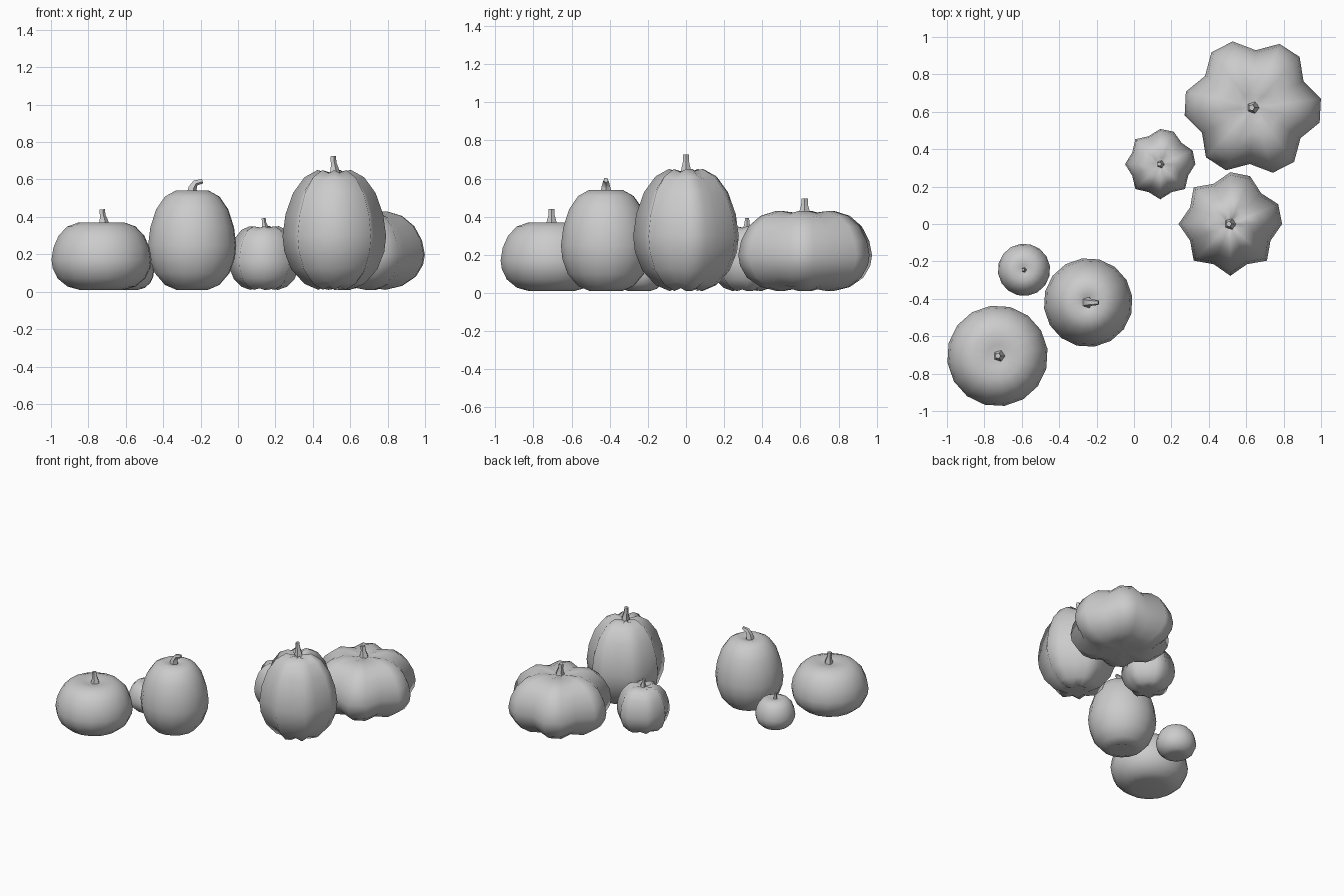
import bpy, bmesh, math
from mathutils import Vector

if "Cube" in bpy.data.objects:
    bpy.data.objects.remove(bpy.data.objects["Cube"])

grey = bpy.data.materials.new("plain grey")
grey.diffuse_color = (0.6, 0.6, 0.6, 1)
grey.use_nodes = True
grey.node_tree.nodes["Principled BSDF"].inputs["Base Color"].default_value = grey.diffuse_color

# Half outline of a gourd, as (radius, height) fractions
PROFILE = [(0.36, 0.0), (0.62, 0.05), (0.85, 0.17), (0.97, 0.32), (1.0, 0.45),
           (0.95, 0.63), (0.82, 0.81), (0.62, 0.94), (0.38, 1.0), (0.15, 0.98)]


def finish(name, bm):
    bmesh.ops.recalc_face_normals(bm, faces=bm.faces)
    me = bpy.data.meshes.new(name)
    bm.to_mesh(me)
    bm.free()
    me.materials.append(grey)
    me.shade_smooth()
    ob = bpy.data.objects.new(name, me)
    bpy.context.collection.objects.link(ob)
    return ob


def skin(bm, rings, start, end):
    """Bridge rings of points and close both ends with a fan."""
    rows = [[bm.verts.new(p) for p in ring] for ring in rings]
    n = len(rows[0])
    for a, b in zip(rows, rows[1:]):
        for i in range(n):
            j = (i + 1) % n
            bm.faces.new((a[i], a[j], b[j], b[i]))
    for row, tip in ((rows[0], start), (rows[-1], end)):
        c = bm.verts.new(tip)
        for i in range(n):
            bm.faces.new((row[i], row[(i + 1) % n], c))


def body(name, x, y, r, z0, z1, power, sides=16, turn=0.0, valleys=(), depth=1.0):
    h = z1 - z0
    rings = []
    for pr, pz in PROFILE:
        ring = []
        for i in range(sides):
            a = math.radians(turn) + math.tau * i / sides
            rad, zz = r * pr ** power, pz
            if i in valleys:  # pull the grooves inward
                rad *= depth
                zz = 0.5 + (pz - 0.5) * 0.95
            ring.append((x + rad * math.cos(a), y + rad * math.sin(a), z0 + h * zz))
        rings.append(ring)
    bm = bmesh.new()
    skin(bm, rings, (x, y, z0 + h * 0.06), (x, y, z0 + h * 0.95))
    finish(name, bm)


def stem(name, path, radii):
    """Five-sided stem along a path lying in the xz plane."""
    pts = [Vector(p) for p in path]
    rings = []
    for k, (p, r) in enumerate(zip(pts, radii)):
        d = (pts[min(k + 1, len(pts) - 1)] - pts[max(k - 1, 0)]).normalized()
        v = Vector((0, 1, 0))
        u = v.cross(d)
        rings.append([p + r * (math.cos(math.tau * i / 5) * u + math.sin(math.tau * i / 5) * v)
                      for i in range(5)])
    bm = bmesh.new()
    skin(bm, rings, pts[0], pts[-1])
    ob = finish(name, bm)
    ob.data.set_sharp_from_angle(angle=math.radians(50))


def straight_stem(name, x, y, z, top, s=1.0):
    h = top - z
    stem(name, [(x, y, z - 0.03), (x, y, z + 0.2 * h), (x - 0.005 * s, y, z + 0.55 * h),
                (x - 0.008 * s, y, top)], [0.036 * s, 0.024 * s, 0.017 * s, 0.016 * s])


# Smooth gourds
body("wide_pumpkin", -0.73, -0.705, 0.27, 0.01, 0.37, 0.8, turn=8)
straight_stem("wide_pumpkin_stem", -0.72, -0.705, 0.37, 0.44)
body("oval_pumpkin", -0.245, -0.42, 0.238, 0.01, 0.54, 1.0, turn=8)
stem("oval_pumpkin_stem", [(-0.25, -0.42, 0.51), (-0.245, -0.42, 0.555),
                           (-0.228, -0.42, 0.583), (-0.19, -0.42, 0.592)],
     [0.034, 0.025, 0.018, 0.013])
body("tiny_pumpkin", -0.588, -0.245, 0.14, 0.01, 0.23, 0.9, turn=8)
straight_stem("tiny_pumpkin_stem", -0.588, -0.245, 0.23, 0.265, 0.5)

# Ribbed gourds with seven lobes
RIBS = (2, 5, 7, 9, 11, 13, 15)
body("small_ribbed_pumpkin", 0.14, 0.32, 0.188, 0.01, 0.35, 0.9, valleys=RIBS, depth=0.86)
straight_stem("small_ribbed_stem", 0.142, 0.32, 0.34, 0.393, 0.75)
body("tall_ribbed_pumpkin", 0.515, 0.0, 0.277, 0.01, 0.65, 1.15, valleys=RIBS, depth=0.84)
straight_stem("tall_ribbed_stem", 0.515, 0.0, 0.64, 0.725)

# Broad gourd with six lobes
body("broad_ribbed_pumpkin", 0.635, 0.625, 0.367, 0.01, 0.43, 0.85, sides=18, turn=27,
     valleys=range(0, 18, 3), depth=0.83)
straight_stem("broad_ribbed_stem", 0.637, 0.622, 0.42, 0.495, 1.1)
